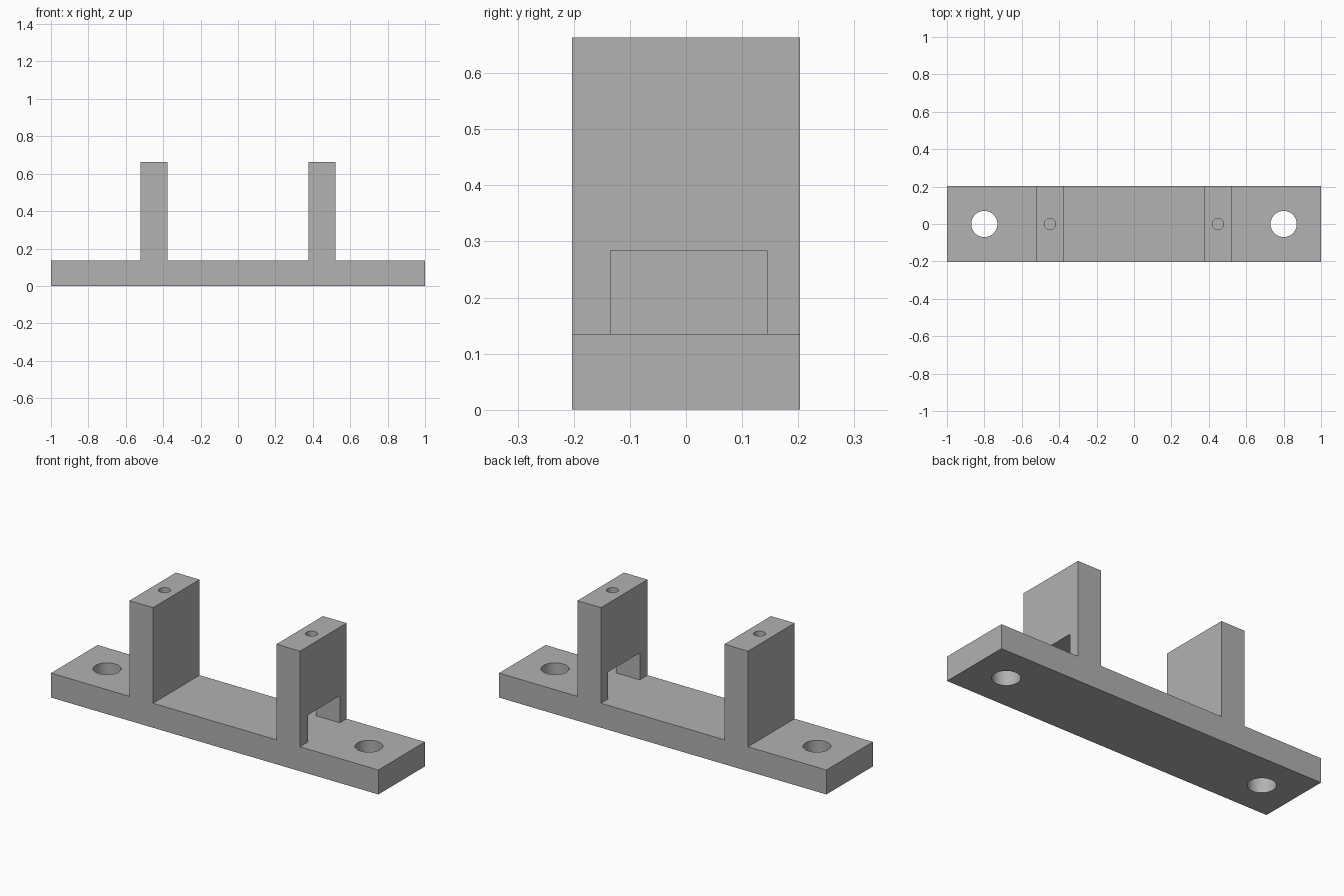
import bpy, bmesh, math
from mathutils import Matrix, Vector

default = bpy.data.objects.get("Cube")
if default:
    bpy.data.objects.remove(default, do_unlink=True)

DEPTH = 0.203                      # half depth along y
BASE_TOP, POST_TOP = 0.135, 0.663
POST_IN, POST_OUT = 0.377, 0.521
POST_MID = (POST_IN + POST_OUT) / 2

grey = bpy.data.materials.new("plain grey")
grey.use_nodes = True
colour = (0.445, 0.445, 0.445, 1)
grey.diffuse_color = colour
grey.node_tree.nodes["Principled BSDF"].inputs["Base Color"].default_value = colour


def make_object(name, bm):
    bmesh.ops.recalc_face_normals(bm, faces=bm.faces)
    mesh = bpy.data.meshes.new(name)
    bm.to_mesh(mesh)
    bm.free()
    mesh.materials.append(grey)
    obj = bpy.data.objects.new(name, mesh)
    bpy.context.collection.objects.link(obj)
    return obj


def box_cutter(name, low, high):
    low, high = Vector(low), Vector(high)
    bm = bmesh.new()
    bmesh.ops.create_cube(bm, size=1, matrix=Matrix.Translation((low + high) / 2)
                          @ Matrix.Diagonal((*(high - low), 1)))
    return make_object(name, bm)


def hole_cutter(name, x, radius, bottom, top):
    bm = bmesh.new()
    bmesh.ops.create_cone(bm, cap_ends=True, segments=48, radius1=radius,
                          radius2=radius, depth=top - bottom,
                          matrix=Matrix.Translation((x, 0, (bottom + top) / 2)))
    return make_object(name, bm)


# Base plate and both posts as one mirrored profile, extruded along y
half = [(POST_IN, BASE_TOP), (POST_IN, POST_TOP), (POST_OUT, POST_TOP),
        (POST_OUT, BASE_TOP), (1, BASE_TOP), (1, 0)]
profile = half + [(-x, z) for x, z in reversed(half)]
bm = bmesh.new()
face = bm.faces.new([bm.verts.new((x, -DEPTH, z)) for x, z in profile])
ext = bmesh.ops.extrude_face_region(bm, geom=[face])
bmesh.ops.translate(bm, vec=(0, 2 * DEPTH, 0),
                    verts=[v for v in ext["geom"] if isinstance(v, bmesh.types.BMVert)])
bracket = make_object("bracket", bm)

# Notch through one post, mounting holes through the base, blind holes in the post tops
cutters = [box_cutter("notch_cutter", (POST_IN - 0.05, -0.135, BASE_TOP),
                      (POST_OUT + 0.05, 0.144, 0.284))]
for side in (-1, 1):
    cutters.append(hole_cutter("mounting_hole_cutter", side * 0.8, 0.07, -0.1, 0.3))
    cutters.append(hole_cutter("screw_hole_cutter", side * POST_MID, 0.03, 0.44, 0.75))

bpy.ops.object.select_all(action="DESELECT")
bpy.context.view_layer.objects.active = bracket
bracket.select_set(True)
for cutter in cutters:
    cutter.hide_render = True
    mod = bracket.modifiers.new("cut", "BOOLEAN")
    mod.operation = "DIFFERENCE"
    mod.solver = "EXACT"
    mod.object = cutter
    bpy.ops.object.modifier_apply(modifier=mod.name)
    bpy.data.objects.remove(cutter, do_unlink=True)

bpy.ops.object.shade_smooth_by_angle(angle=math.radians(30))
